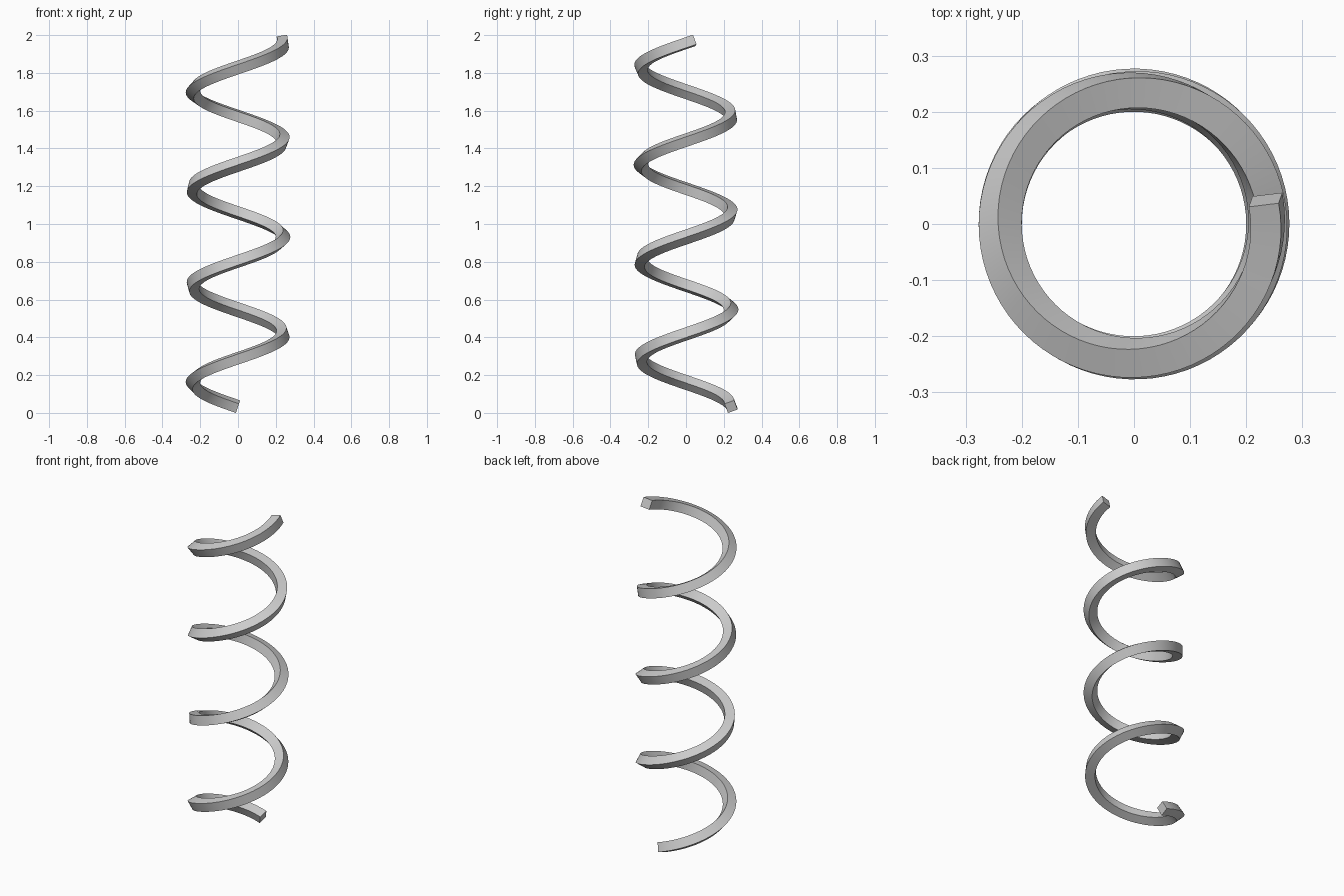
import bpy, bmesh
from math import sin, cos, radians, atan2, tau
from mathutils import Vector

if "Cube" in bpy.data.objects:
    bpy.data.objects.remove(bpy.data.objects["Cube"])

RADIUS = 0.2385          # helix centre line
HALF = 0.0272            # half side of the square bar
START = radians(90)      # first end is at the back
TURNS = 3.779
Z0, Z1 = 0.033, 1.972
ROLL0 = radians(20)      # roll of the square section at the bottom end
STEPS = 300

pitch = (Z1 - Z0) / TURNS
slope = atan2(pitch, tau * RADIUS)


def section(bm, t):
    """Square ring of vertices at t (0..1), rolling as a minimum-twist sweep does."""
    turn = t * TURNS * tau
    a = START + turn
    out = Vector((cos(a), sin(a), 0))
    around = Vector((-sin(a), cos(a), 0))
    up = Vector((0, 0, cos(slope))) - around * sin(slope)
    centre = out * RADIUS + Vector((0, 0, Z0 + (Z1 - Z0) * t))
    roll = ROLL0 + turn * sin(slope)
    u = out * cos(roll) + up * sin(roll)
    v = up * cos(roll) - out * sin(roll)
    return [bm.verts.new(centre + (u * i + v * j) * HALF)
            for i, j in ((-1, -1), (1, -1), (1, 1), (-1, 1))]


# Coil: square bar swept along the helix, closed at both ends
bm = bmesh.new()
rings = [section(bm, i / STEPS) for i in range(STEPS + 1)]
for r, s in zip(rings, rings[1:]):
    for k in range(4):
        n = (k + 1) % 4
        bm.faces.new((r[k], r[n], s[n], s[k]))
bm.faces.new(rings[0])
bm.faces.new(rings[-1])
bmesh.ops.recalc_face_normals(bm, faces=bm.faces)

mesh = bpy.data.meshes.new("spring_coil")
bm.to_mesh(mesh)
bm.free()
coil = bpy.data.objects.new("spring_coil", mesh)
bpy.context.collection.objects.link(coil)

# Smooth along the bar, sharp along its four edges
bpy.context.view_layer.objects.active = coil
coil.select_set(True)
bpy.ops.object.shade_smooth_by_angle(angle=radians(30))
